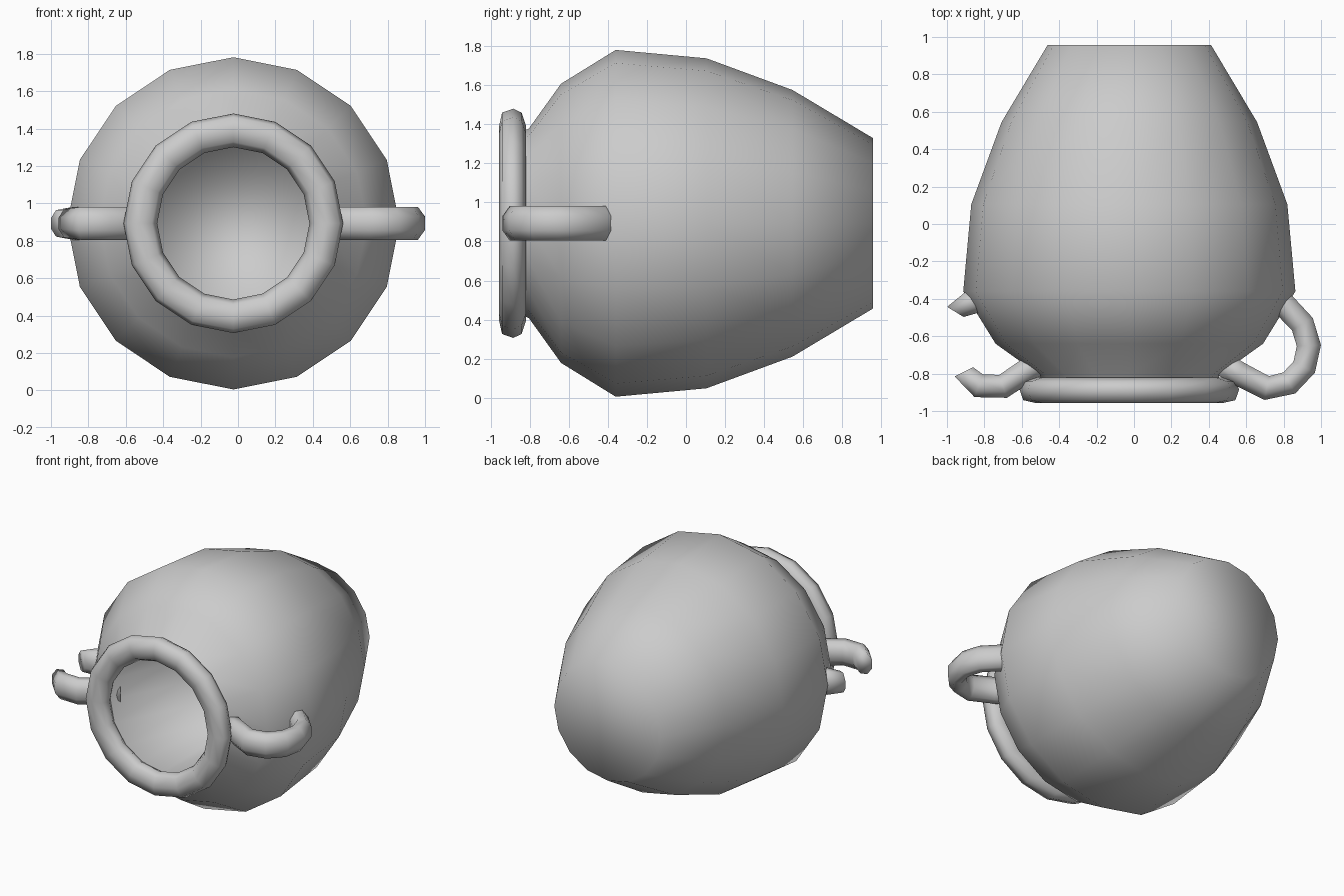
import bpy, bmesh
from math import sin, cos, pi
from mathutils import Vector

if "Cube" in bpy.data.objects:
    bpy.data.objects.remove(bpy.data.objects["Cube"])

CX, CZ, SIDES = -0.025, 0.893, 16


def finish(name, bm):
    bmesh.ops.recalc_face_normals(bm, faces=bm.faces)
    me = bpy.data.meshes.new(name)
    bm.to_mesh(me)
    bm.free()
    for p in me.polygons:
        p.use_smooth = True
    ob = bpy.data.objects.new(name, me)
    bpy.context.collection.objects.link(ob)
    return ob


def skin(bm, rings, closed=False):
    """Bridge consecutive vertex rings; cap both ends unless closed."""
    vs = [[bm.verts.new(p) for p in r] for r in rings]
    n = len(vs[0])
    pairs = list(zip(vs, vs[1:])) + ([(vs[-1], vs[0])] if closed else [])
    for a, b in pairs:
        for i in range(n):
            j = (i + 1) % n
            bm.faces.new((a[i], a[j], b[j], b[i]))
    if not closed:
        bm.faces.new(vs[0])
        bm.faces.new(vs[-1])


def lathe(name, profile, closed=False):
    """Revolve (y, radius) points about the jar's horizontal axis."""
    bm = bmesh.new()
    skin(bm, [[(CX + r * sin(2 * pi * i / SIDES), y, CZ + r * cos(2 * pi * i / SIDES))
               for i in range(SIDES)] for y, r in profile], closed)
    return finish(name, bm)


def handle(name, path, half_w=0.066, half_h=0.09, end_scale=1.0, end_dir=None):
    """Sweep an eight-sided section along an (x, y) path at mid height."""
    bm = bmesh.new()
    pts = [Vector((x, y, CZ)) for x, y in path]
    rings = []
    for k, p in enumerate(pts):
        t = (pts[min(k + 1, len(pts) - 1)] - pts[max(k - 1, 0)]).normalized()
        side = Vector((-t.y, t.x, 0))
        s = 1.0
        if k == len(pts) - 1:
            s = end_scale
            if end_dir:
                side = Vector((*end_dir, 0)).normalized()
        ring = []
        for i in range(8):
            a = 2 * pi * (i + 0.5) / 8
            ring.append(p + side * (half_w * 1.06 * cos(a) * s)
                        + Vector((0, 0, half_h * 1.06 * sin(a) * s)))
        rings.append(ring)
    skin(bm, rings)
    return finish(name, bm)


# jar lying on its side: inner well, neck, belly, flat base
lathe("jar_body", [(-0.12, 0.42), (-0.88, 0.43), (-0.83, 0.475), (-0.805, 0.485),
                   (-0.64, 0.715), (-0.36, 0.888), (0.105, 0.845),
                   (0.545, 0.683), (0.957, 0.437)])

# rolled lip around the mouth
lathe("rim", [(-0.957, 0.50), (-0.942, 0.567), (-0.885, 0.587), (-0.842, 0.567),
              (-0.82, 0.50), (-0.84, 0.435), (-0.89, 0.407), (-0.94, 0.435)], closed=True)

# whole handle on the right
handle("right_handle", [(0.47, -0.745), (0.56, -0.80), (0.71, -0.877), (0.83, -0.85),
                        (0.91, -0.765), (0.935, -0.65), (0.90, -0.535),
                        (0.81, -0.44), (0.74, -0.39)])

# broken handle stumps on the left
handle("left_handle_lower_stump", [(-0.47, -0.71), (-0.56, -0.775), (-0.70, -0.868),
                                   (-0.83, -0.865), (-0.91, -0.79)],
       end_scale=0.85, end_dir=(-1, -0.5))
handle("left_handle_upper_stump", [(-0.76, -0.36), (-0.87, -0.42), (-0.955, -0.47)],
       end_scale=0.8, end_dir=(0.9, -0.55))
